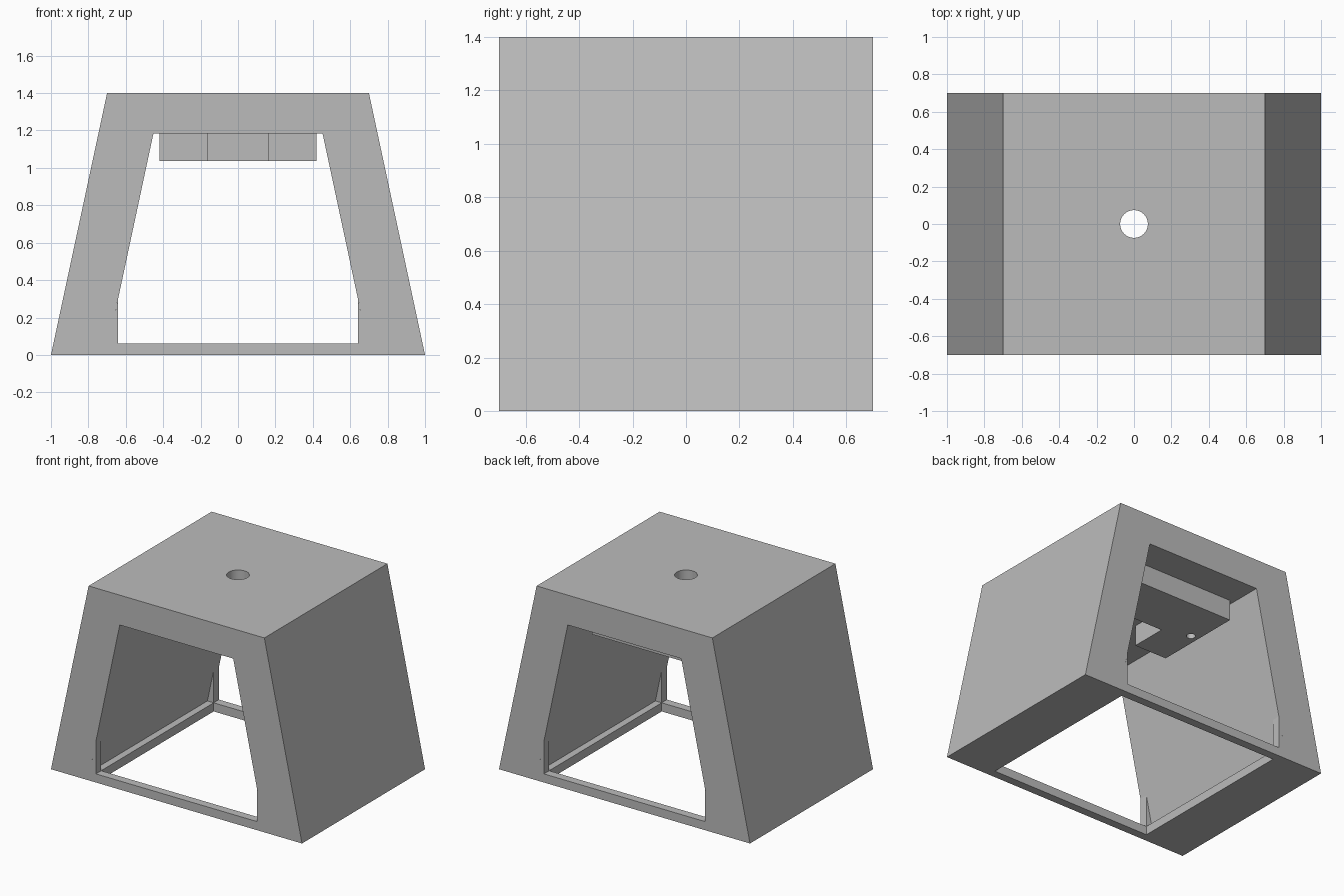
import bpy, bmesh, math

if "Cube" in bpy.data.objects:
    bpy.data.objects.remove(bpy.data.objects["Cube"])

grey = bpy.data.materials.new("plain grey")
grey.diffuse_color = (0.5, 0.5, 0.5, 1)
grey.use_nodes = True
grey.node_tree.nodes["Principled BSDF"].inputs["Base Color"].default_value = grey.diffuse_color


def finish(name, bm):
    bmesh.ops.recalc_face_normals(bm, faces=bm.faces)
    mesh = bpy.data.meshes.new(name)
    bm.to_mesh(mesh)
    bm.free()
    mesh.materials.append(grey)
    obj = bpy.data.objects.new(name, mesh)
    bpy.context.collection.objects.link(obj)
    return obj


def prism(name, points, start, end, axis="y"):
    """Extrude an outline along y (points are x, z) or along z (points are x, y)."""
    bm = bmesh.new()
    place = (lambda a, b: (a, start, b)) if axis == "y" else (lambda a, b: (a, b, start))
    face = bm.faces.new([bm.verts.new(place(a, b)) for a, b in points])
    new = bmesh.ops.extrude_face_region(bm, geom=[face])["geom"]
    shift = (0, end - start, 0) if axis == "y" else (0, 0, end - start)
    bmesh.ops.translate(bm, vec=shift, verts=[v for v in new if isinstance(v, bmesh.types.BMVert)])
    return finish(name, bm)


def mirrored(half):
    """Close a right-hand outline with its mirror image."""
    return half + [(-x, z) for x, z in reversed(half)]


def circle(cx, cy, r, n):
    return [(cx + r * math.cos(2 * math.pi * i / n), cy + r * math.sin(2 * math.pi * i / n))
            for i in range(n)]


def boolean(target, tool, operation):
    mod = target.modifiers.new(tool.name, "BOOLEAN")
    mod.operation, mod.solver, mod.object = operation, "EXACT", tool
    bpy.context.view_layer.objects.active = target
    bpy.ops.object.modifier_apply(modifier=mod.name)
    bpy.data.objects.remove(tool)


CEILING, FLOOR, KINK = 1.185, 0.062, 0.295
TOP_X, OPEN_X, LEDGE_X = 0.452, 0.642, 0.692

# Tapered housing: thick sloping sides and roof, with a shallow ledge at the base
housing = prism("housing", mirrored([(0.7, 1.4), (1, 0), (OPEN_X, 0), (OPEN_X, FLOOR),
                                     (LEDGE_X, FLOOR), (TOP_X, CEILING)]), -0.7, 0.7)

# Sills and corner gussets at both open ends
for y0, y1 in ((-0.7, -0.64), (0.64, 0.7)):
    sill = mirrored([(OPEN_X, 0), (OPEN_X, FLOOR)])
    boolean(housing, prism("sill", sill, y0, y1), "UNION")
    for s in (-1, 1):
        gusset = [(s * OPEN_X, FLOOR), (s * LEDGE_X, FLOOR), (s * OPEN_X, KINK)]
        boolean(housing, prism("gusset", gusset, y0, y1), "UNION")

# U-shaped mounting block below the roof
block = [(0.42, 0.47), (0.42, -0.18), (0.162, -0.18), (0.162, 0.085)]
boolean(housing, prism("mounting_block", mirrored(block), 1.038, CEILING, "z"), "UNION")

# Round cable hole through the roof and two screw holes in the block
boolean(housing, prism("cable_hole", circle(0, 0, 0.074, 48), 1.1, 1.5, "z"), "DIFFERENCE")
for s in (-1, 1):
    boolean(housing, prism("screw_hole", circle(s * 0.36, 0.146, 0.03, 24), 0.95, CEILING, "z"),
            "DIFFERENCE")

# Flat planes with softly shaded hole walls
housing.select_set(True)
bpy.context.view_layer.objects.active = housing
bpy.ops.object.shade_smooth_by_angle(angle=math.radians(30))
